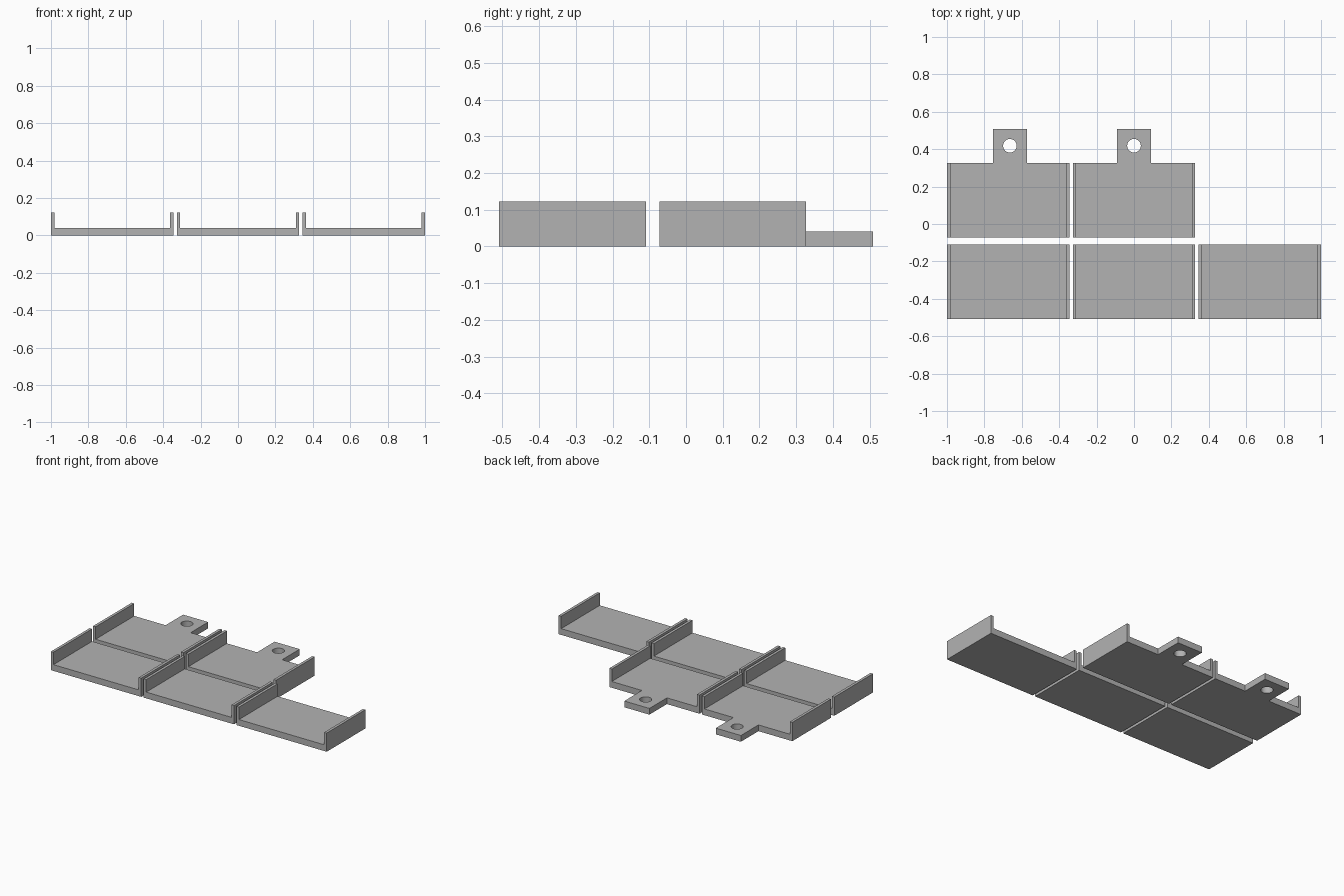
import bpy, bmesh
from mathutils import Vector

cube = bpy.data.objects.get("Cube")
if cube:
    bpy.data.objects.remove(cube)

U = 2 / 110                    # one millimetre of the part
WIDTH, LENGTH, HEIGHT = 36 * U, 22 * U, 6.75 * U
WALL, FLOOR, TAB = U, 2.25 * U, 10 * U

grey = bpy.data.materials.new("plain grey")
grey.use_nodes = True
colour = (0.45, 0.45, 0.45, 1)
grey.diffuse_color = colour
grey.node_tree.nodes["Principled BSDF"].inputs["Base Color"].default_value = colour


def add_object(name, bm):
    bmesh.ops.recalc_face_normals(bm, faces=bm.faces)
    mesh = bpy.data.meshes.new(name)
    bm.to_mesh(mesh)
    bm.free()
    mesh.materials.append(grey)
    obj = bpy.data.objects.new(name, mesh)
    bpy.context.collection.objects.link(obj)
    return obj


def extrude(bm, face, depth):
    new = bmesh.ops.extrude_face_region(bm, geom=[face])["geom"]
    verts = [g for g in new if isinstance(g, bmesh.types.BMVert)]
    bmesh.ops.translate(bm, vec=(0, depth, 0), verts=verts)


def tray(name, x, y, tab_x=None):
    """U-shaped channel, with a drilled tab at the back when tab_x is given."""
    bm = bmesh.new()
    h, i = WIDTH / 2, WIDTH / 2 - WALL
    profile = [(-h, 0), (h, 0), (h, HEIGHT), (i, HEIGHT),
               (i, FLOOR), (-i, FLOOR), (-i, HEIGHT), (-h, HEIGHT)]
    face = bm.faces.new([bm.verts.new((x + px, y, pz)) for px, pz in profile])
    extrude(bm, face, LENGTH)
    bmesh.ops.recalc_face_normals(bm, faces=bm.faces)
    if tab_x is None:
        return add_object(name, bm)

    # Mounting tab drawn out of the back edge of the floor
    for side in (-1, 1):
        bmesh.ops.bisect_plane(bm, geom=bm.verts[:] + bm.edges[:] + bm.faces[:],
                               plane_co=(tab_x + side * TAB / 2, 0, 0),
                               plane_no=(1, 0, 0))
    bm.normal_update()
    back = min((f for f in bm.faces if f.normal.y > 0.9),
               key=lambda f: abs(f.calc_center_median().x - tab_x))
    extrude(bm, back, TAB)
    # Remove the stale cap, if the extrusion kept it, and the spare cut lines
    inner = [f for f in bm.faces if abs(f.normal.y) > 0.9
             and abs(f.calc_center_median().x - tab_x) < 0.01
             and all(abs(v.co.y - y - LENGTH) < 1e-5 for v in f.verts)]
    bmesh.ops.delete(bm, geom=inner, context="FACES_ONLY")
    bmesh.ops.dissolve_limit(bm, angle_limit=0.01, verts=bm.verts, edges=bm.edges)
    obj = add_object(name, bm)

    # Screw hole
    bpy.ops.mesh.primitive_cylinder_add(
        vertices=40, radius=2 * U, depth=0.3,
        location=Vector((tab_x, y + LENGTH + TAB / 2, 0)))
    cutter = bpy.context.object
    cutter.name = name + "_hole_cutter"
    cutter.data.materials.append(grey)
    cutter.hide_render = True
    hole = obj.modifiers.new("screw hole", "BOOLEAN")
    hole.operation, hole.object, hole.solver = "DIFFERENCE", cutter, "EXACT"
    bpy.context.view_layer.objects.active = obj
    bpy.ops.object.modifier_apply(modifier=hole.name)
    bpy.data.objects.remove(cutter)
    return obj


PITCH = WIDTH + U
FRONT_Y, BACK_Y = -28 * U, -4 * U

# Front row of three plain trays
for label, column in (("right", -1), ("middle", 0), ("left", 1)):
    tray("front_tray_" + label, column * PITCH, FRONT_Y)

# Back row of two trays with tabs
tray("back_tray_right", -PITCH, BACK_Y, -36.5 * U)
tray("back_tray_middle", 0, BACK_Y, 0)
